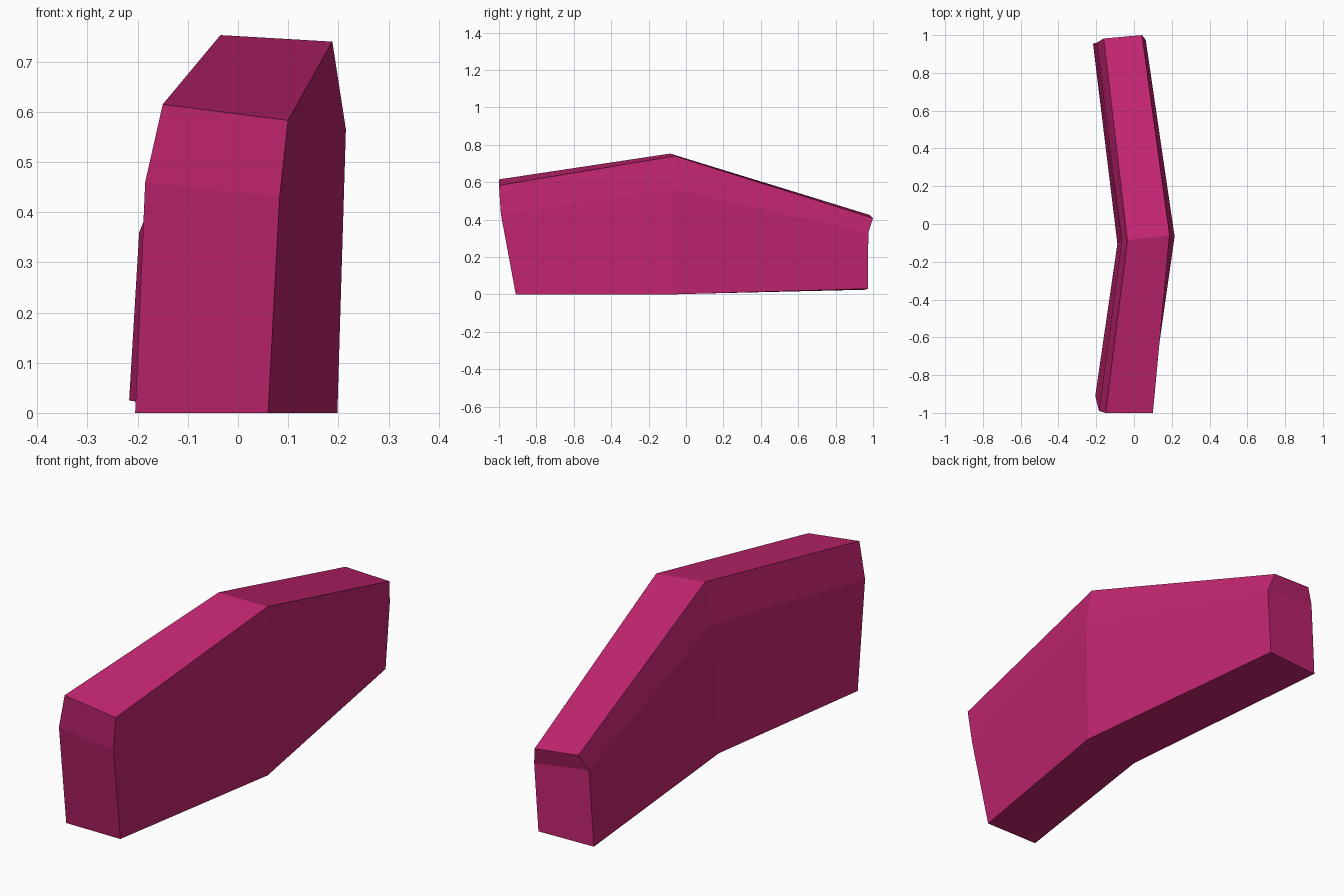
import bpy
import bmesh

cube = bpy.data.objects.get("Cube")
if cube:
    bpy.data.objects.remove(cube, do_unlink=True)

# One flat colour for the whole part
magenta = bpy.data.materials.new("magenta")
magenta.use_nodes = True
colour = (0.55, 0.019, 0.165, 1.0)
magenta.diffuse_color = colour
magenta.node_tree.nodes["Principled BSDF"].inputs["Base Color"].default_value = colour

# Cross-sections, each running round from bottom left to mid left
front_end = [(-0.205, -0.91, 0), (0.06, -0.91, 0), (0.083, -0.99, 0.43),
             (0.10, -1, 0.583), (-0.15, -1, 0.615), (-0.185, -0.99, 0.46)]
bend = [(-0.088, -0.105, 0), (0.198, -0.075, 0), (0.215, -0.067, 0.565),
        (0.188, -0.06, 0.74), (-0.035, -0.085, 0.753), (-0.065, -0.09, 0.57)]
back_end = [(-0.217, 0.955, 0.025), (0.043, 0.972, 0.03), (0.062, 0.975, 0.33),
            (0.042, 1, 0.408), (-0.16, 0.982, 0.425), (-0.197, 0.96, 0.36)]

# Loft the bent block through the sections
bm = bmesh.new()
rings = [[bm.verts.new(p) for p in ring] for ring in (front_end, bend, back_end)]
for a, b in zip(rings, rings[1:]):
    for i in range(len(a)):
        j = (i + 1) % len(a)
        bm.faces.new((a[i], a[j], b[j], b[i]))

# Close both ends with a lower panel and a chamfer panel
for ring in (rings[0], rings[-1]):
    bm.faces.new((ring[0], ring[1], ring[2], ring[5]))
    bm.faces.new((ring[5], ring[2], ring[3], ring[4]))
bmesh.ops.recalc_face_normals(bm, faces=bm.faces)

mesh = bpy.data.meshes.new("bent_block")
bm.to_mesh(mesh)
bm.free()
mesh.materials.append(magenta)
block = bpy.data.objects.new("bent_block", mesh)
bpy.context.collection.objects.link(block)
